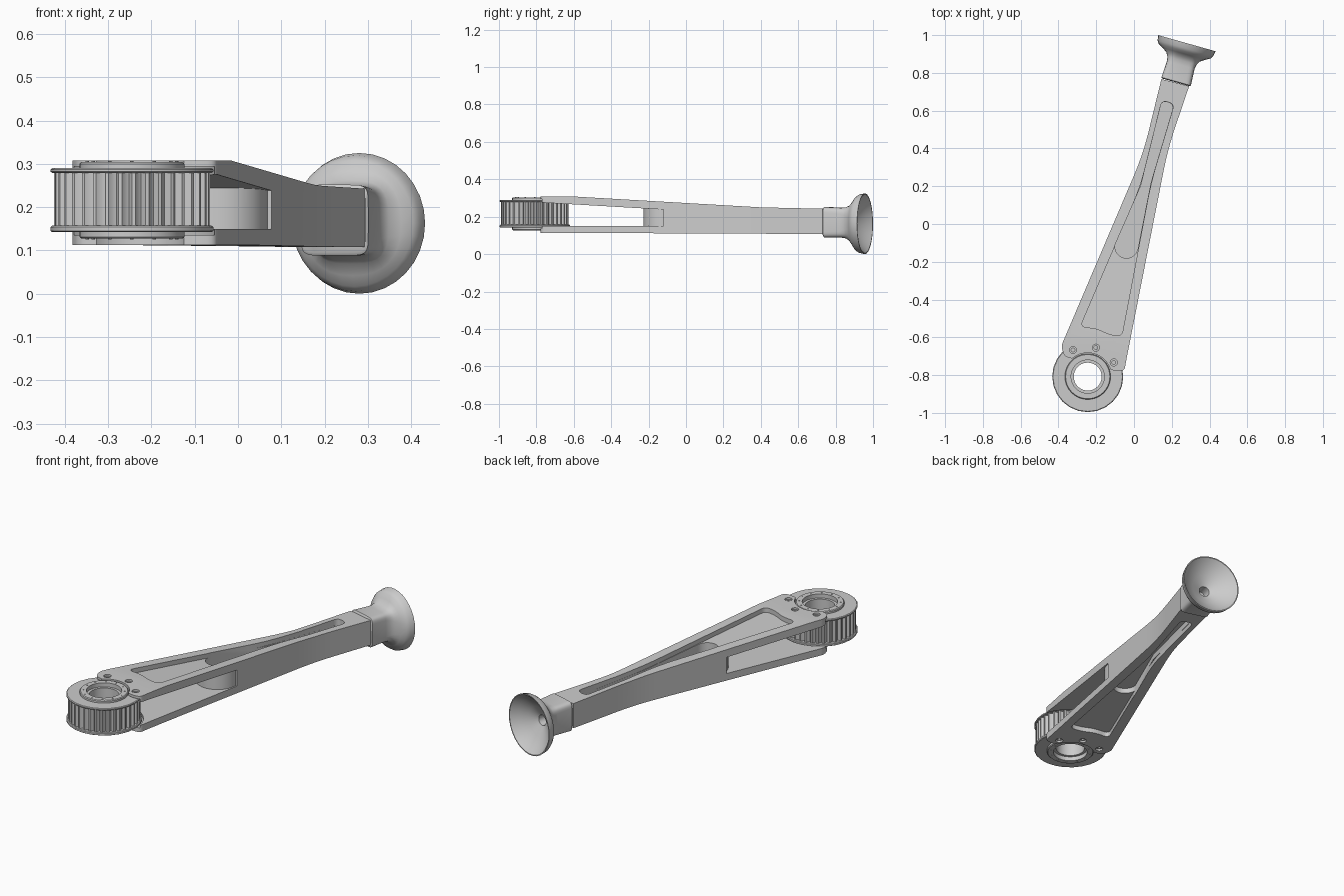
import bpy, bmesh, math
from mathutils import Vector

if "Cube" in bpy.data.objects:
    bpy.data.objects.remove(bpy.data.objects["Cube"])

PIVOT = (-0.245, -0.808)


def obj_from(bm, name, smooth=35):
    bmesh.ops.remove_doubles(bm, verts=bm.verts, dist=1e-6)
    bmesh.ops.recalc_face_normals(bm, faces=bm.faces)
    me = bpy.data.meshes.new(name)
    bm.to_mesh(me)
    bm.free()
    ob = bpy.data.objects.new(name, me)
    bpy.context.collection.objects.link(ob)
    shade(ob, smooth)
    return ob


def shade(ob, angle=35):
    bpy.ops.object.select_all(action='DESELECT')
    ob.select_set(True)
    bpy.context.view_layer.objects.active = ob
    bpy.ops.object.shade_smooth_by_angle(angle=math.radians(angle))


def rounded(pts, radii, steps=5):
    # replace polygon corners by small curves
    out = []
    for i, p in enumerate(pts):
        p = Vector(p)
        r = radii[i] if isinstance(radii, (list, tuple)) else radii
        if r == 0:
            out.append(p)
            continue
        a = p + (Vector(pts[i - 1]) - p).normalized() * r
        b = p + (Vector(pts[(i + 1) % len(pts)]) - p).normalized() * r
        for k in range(steps + 1):
            t = k / steps
            out.append(a * (1 - t) ** 2 + p * 2 * t * (1 - t) + b * t * t)
    return out


def arc(c, r, a0, a1, n):
    return [(c[0] + r * math.cos(math.radians(a0 + (a1 - a0) * i / n)),
             c[1] + r * math.sin(math.radians(a0 + (a1 - a0) * i / n))) for i in range(n + 1)]


def prism(name, pts, z0, z1):
    # z0 and z1 are functions of y
    bm = bmesh.new()
    lo = [bm.verts.new((p[0], p[1], z0(p[1]))) for p in pts]
    hi = [bm.verts.new((p[0], p[1], z1(p[1]))) for p in pts]
    bm.faces.new(lo)
    bm.faces.new(hi)
    n = len(pts)
    for i in range(n):
        bm.faces.new((lo[i], lo[(i + 1) % n], hi[(i + 1) % n], hi[i]))
    return obj_from(bm, name)


def flat(z):
    return lambda y: z


def disc(name, c, r, z0, z1, n=32):
    return prism(name, arc(c, r, 0, 360, n)[:-1], flat(z0), flat(z1))


def boolean(ob, cutter, op='DIFFERENCE'):
    m = ob.modifiers.new('cut', 'BOOLEAN')
    m.operation, m.object, m.solver = op, cutter, 'EXACT'
    bpy.context.view_layer.update()
    dg = bpy.context.evaluated_depsgraph_get()
    me = bpy.data.meshes.new_from_object(ob.evaluated_get(dg))
    ob.modifiers.clear()
    ob.data = me
    bpy.data.objects.remove(cutter)


def lathe(name, prof, n, radius=lambda r, i: r):
    # closed (r, z) profile swept around the pivot
    bm = bmesh.new()
    rings = []
    for i in range(n):
        a = 2 * math.pi * i / n
        rings.append([bm.verts.new((PIVOT[0] + radius(r, i) * math.cos(a),
                                    PIVOT[1] + radius(r, i) * math.sin(a), z)) for r, z in prof])
    for i in range(n):
        A, B = rings[i], rings[(i + 1) % n]
        for j in range(len(prof)):
            k = (j + 1) % len(prof)
            bm.faces.new((A[j], B[j], B[k], A[k]))
    return obj_from(bm, name, 30)


# arm: plan outline intersected with side profile
outline = rounded([(-0.385, -0.645), (-0.37, -0.70), (-0.335, -0.71), (-0.09, -0.78), (-0.05, -0.775),
                   (-0.04, -0.715), (0.18, 0.40), (0.292, 0.73), (0.145, 0.767), (0.048, 0.37)],
                  [0.02, 0.02, 0.015, 0.02, 0.018, 0.02, 0.12, 0, 0, 0.12])
arm = prism('arm', outline, flat(0.0), flat(0.4))
side = [(-0.95, 0.308), (-0.6, 0.308), (0.4, 0.25), (0.85, 0.24), (0.85, 0.107), (-0.5, 0.113), (-0.95, 0.113)]
bm = bmesh.new()
caps = [[bm.verts.new((x, y, z)) for y, z in side] for x in (-0.7, 0.6)]
for c in caps:
    bm.faces.new(c)
for i in range(len(side)):
    j = (i + 1) % len(side)
    bm.faces.new((caps[0][i], caps[0][j], caps[1][j], caps[1][i]))
boolean(arm, obj_from(bm, 'side_cutter'), 'INTERSECT')


def top(off):
    return lambda y: 0.308 - 0.058 * (y + 0.6) + off


def bottom(off):
    return lambda y: 0.113 - 0.0044 * (y + 0.5) + off


# fork slot with a curved end
U = (-0.04, -0.12)
slot = [(-0.7, -1), (0.3, -1), (0.3, -0.12)] + arc(U, 0.108, 0, -180, 16) + [(-0.7, -0.12)]
boolean(arm, prism('slot_cutter', slot, flat(0.150), top(-0.042)))
# room for the pulley and hub
boolean(arm, disc('pulley_cutter', PIVOT, 0.195, 0.136, 0.294, 48))
boolean(arm, disc('hub_cutter', PIVOT, 0.126, 0.0, 0.4, 48))

# shallow pockets, then deeper U-ended pockets, on both faces
pocket = rounded([(-0.285, -0.545), (-0.20, -0.552), (-0.13, -0.585), (-0.065, -0.595), (0.09, 0.22),
                  (0.213, 0.635), (0.148, 0.655), (0.035, 0.20)],
                 [0.035, 0.03, 0.03, 0.03, 0.1, 0.03, 0.03, 0.1])
deep = arc(U, 0.061, 170, 350, 14) + rounded(
    [(0.089, 0.22), (0.212, 0.634), (0.148, 0.654), (0.036, 0.20)], [0, 0.03, 0.03, 0])
boolean(arm, prism('pocket_cutter', pocket, top(-0.025), flat(0.5)))
boolean(arm, prism('pocket_cutter', pocket, flat(-0.1), bottom(0.025)))
boolean(arm, prism('deep_cutter', deep, flat(0.192), flat(0.5)))
boolean(arm, prism('deep_cutter', deep, flat(-0.1), flat(0.165)))

# screw holes
for c in ((-0.323, -0.667), (-0.202, -0.655), (-0.107, -0.733)):
    boolean(arm, disc('screw_cutter', c, 0.019, 0.298, 0.4, 16))
    boolean(arm, disc('screw_cutter', c, 0.019, 0.0, 0.123, 16))
    boolean(arm, disc('screw_cutter', c, 0.010, 0.0, 0.4, 12))
shade(arm, 30)

# toothed pulley
lathe('pulley_teeth', [(0.10, 0.150), (0.18, 0.150), (0.18, 0.285), (0.10, 0.285)], 144,
      lambda r, i: 0.164 if r > 0.15 and i % 4 == 3 else (0.168 if r > 0.15 and i % 4 == 2 else r))
for z0, z1, nm in ((0.279, 0.290, 'upper_flange'), (0.142, 0.157, 'lower_flange')):
    d = 0.003
    lathe(nm, [(0.09, z0), (0.184, z0), (0.188, z0 + d), (0.188, z1 - d), (0.184, z1), (0.09, z1)], 24)

# hub with stepped bore
lathe('hub', [(0.074, 0.150), (0.088, 0.150), (0.088, 0.127), (0.117, 0.127), (0.121, 0.131), (0.121, 0.300),
              (0.117, 0.304), (0.088, 0.304), (0.088, 0.282), (0.074, 0.282)], 40)
for i in range(12):
    a = 2 * math.pi * i / 12
    c = (PIVOT[0] + 0.103 * math.cos(a), PIVOT[1] + 0.103 * math.sin(a))
    disc('hub_pin', c, 0.004, 0.125, 0.306, 8)

# foot: rounded-square neck lofted into a round cup; (t, half width, half height, z centre, squareness)
AX, UX, END = Vector((0.271, 0.963, 0)), Vector((0.963, -0.271, 0)), Vector((0.28, 0.957, 0))
secs = [(-0.215, 0.076, 0.076, 0.170, 7), (-0.210, 0.081, 0.082, 0.170, 7), (-0.12, 0.076, 0.080, 0.168, 6),
        (-0.095, 0.080, 0.084, 0.167, 4.5), (-0.075, 0.092, 0.096, 0.165, 3.2), (-0.058, 0.117, 0.121, 0.163, 2.4),
        (-0.044, 0.142, 0.146, 0.1625, 2), (-0.028, 0.153, 0.157, 0.1625, 2), (0.0, 0.158, 0.1625, 0.1625, 2),
        (0.0, 0.153, 0.157, 0.1625, 2), (-0.03, 0.125, 0.128, 0.1625, 2), (-0.06, 0.078, 0.08, 0.1625, 2),
        (-0.085, 0.028, 0.028, 0.1625, 2), (-0.14, 0.026, 0.026, 0.1625, 2)]
N = 32
bm = bmesh.new()
rings = []
for t, hx, hz, zc, e in secs:
    ring = []
    for i in range(N):
        a = 2 * math.pi * i / N
        c, s = math.cos(a), math.sin(a)
        c = math.copysign(abs(c) ** (2 / e), c)
        s = math.copysign(abs(s) ** (2 / e), s)
        ring.append(bm.verts.new(END + AX * t + UX * hx * c + Vector((0, 0, zc + hz * s))))
    rings.append(ring)
for A, B in zip(rings, rings[1:]):
    for i in range(N):
        bm.faces.new((A[i], A[(i + 1) % N], B[(i + 1) % N], B[i]))
bm.faces.new(rings[0])
bm.faces.new(rings[-1])
obj_from(bm, 'foot_cup', 40)
